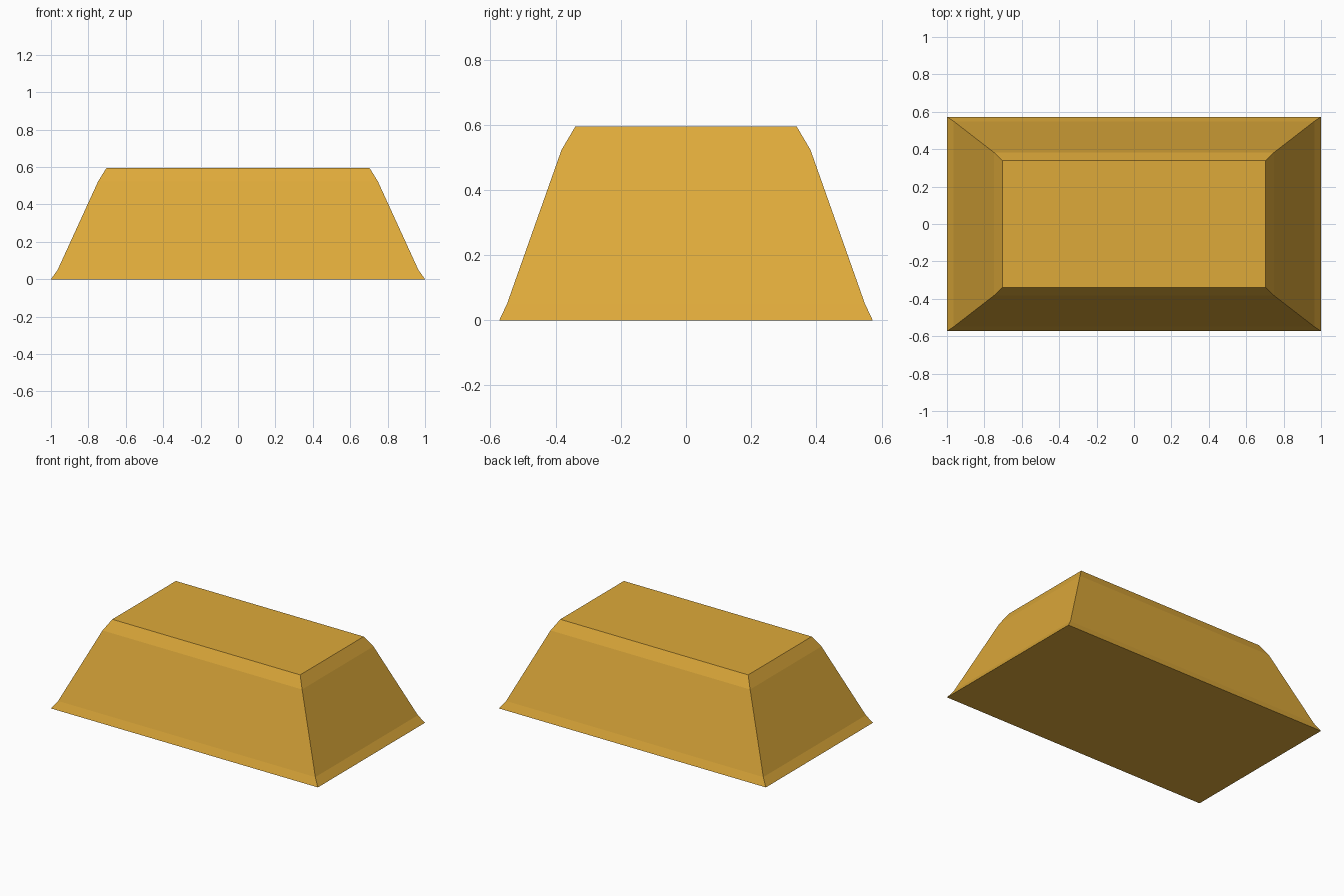
import bpy, bmesh

if "Cube" in bpy.data.objects:
    bpy.data.objects.remove(bpy.data.objects["Cube"])

# Gold colour
gold = bpy.data.materials.new("gold")
gold.diffuse_color = (0.73, 0.40, 0.042, 1)
gold.use_nodes = True
gold.node_tree.nodes["Principled BSDF"].inputs["Base Color"].default_value = gold.diffuse_color

# Ingot: stacked rectangular sections (half width, half depth, height)
SECTIONS = [
    (1.0, 0.573, 0.0),      # base edge
    (0.964, 0.549, 0.051),  # top of foot flare
    (0.748, 0.382, 0.523),  # start of top chamfer
    (0.704, 0.340, 0.594),  # top face edge
]

bm = bmesh.new()
rings = [[bm.verts.new((sx * x, sy * y, z))
          for sx, sy in ((-1, -1), (1, -1), (1, 1), (-1, 1))]
         for x, y, z in SECTIONS]

# Sloped sides between neighbouring sections
for low, high in zip(rings, rings[1:]):
    for i in range(4):
        j = (i + 1) % 4
        bm.faces.new((low[i], low[j], high[j], high[i]))

# Bottom and top faces
bm.faces.new(rings[0][::-1])
bm.faces.new(rings[-1])
bmesh.ops.recalc_face_normals(bm, faces=bm.faces)

mesh = bpy.data.meshes.new("ingot")
bm.to_mesh(mesh)
bm.free()
mesh.materials.append(gold)
ingot = bpy.data.objects.new("ingot", mesh)
bpy.context.collection.objects.link(ingot)
